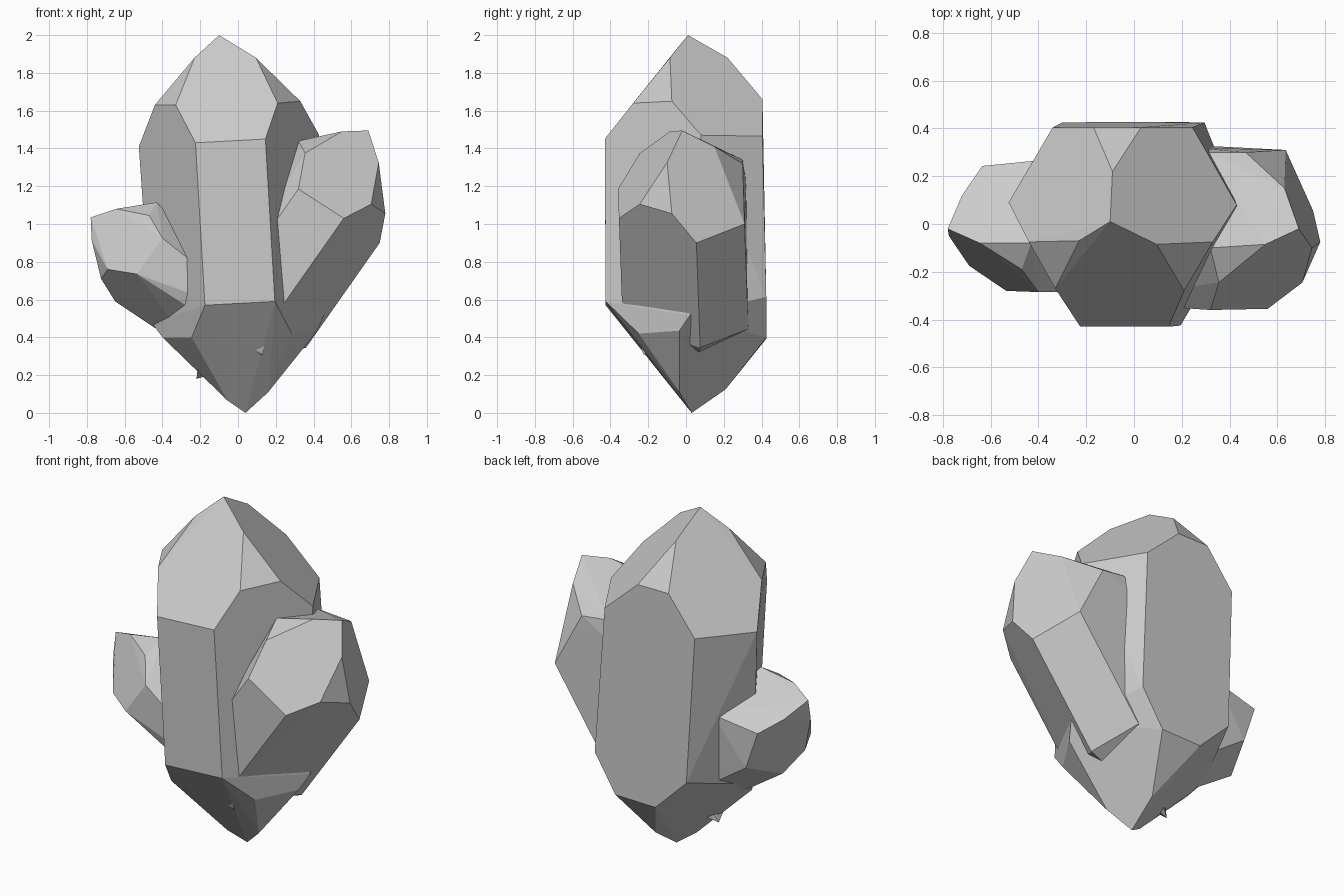
import bpy, bmesh, math
from mathutils import Vector

stone = bpy.data.materials.new("grey_stone")
stone.diffuse_color = (0.6, 0.6, 0.6, 1)


def crystal(name, corners):
    """Faceted crystal: the convex hull of its corners, with flat facets merged."""
    bm = bmesh.new()
    for c in corners:
        bm.verts.new(c)
    res = bmesh.ops.convex_hull(bm, input=bm.verts[:])
    loose = [v for v in bm.verts if not v.link_faces]
    bmesh.ops.delete(bm, geom=loose, context='VERTS')
    bmesh.ops.dissolve_limit(bm, angle_limit=math.radians(4),
                             verts=bm.verts[:], edges=bm.edges[:])
    bmesh.ops.recalc_face_normals(bm, faces=bm.faces[:])
    me = bpy.data.meshes.new(name)
    bm.to_mesh(me)
    bm.free()
    me.materials.append(stone)
    ob = bpy.data.objects.new(name, me)
    bpy.context.collection.objects.link(ob)


def shifted(points, offset):
    return [Vector(p) + Vector(offset) for p in points]


# Main upright crystal: pointed top, six-sided shaft, pointed root
main_top = [
    (-0.10, 0.01, 2.00), (-0.23, -0.07, 1.88), (0.095, -0.085, 1.88), (-0.09, 0.22, 1.88),
    (-0.44, -0.075, 1.63), (-0.33, -0.27, 1.63), (0.21, -0.28, 1.64), (0.33, -0.075, 1.65),
    (-0.17, 0.405, 1.66), (0.03, 0.405, 1.66)]
main_shaft = [
    (-0.225, -0.43, 1.43), (0.145, -0.43, 1.45), (0.43, 0.08, 1.47),
    (0.245, 0.405, 1.465), (-0.34, 0.405, 1.44), (-0.525, 0.09, 1.41),
    (-0.175, -0.425, 0.57), (0.195, -0.425, 0.59), (0.455, 0.02, 0.515),
    (0.295, 0.425, 0.615), (-0.30, 0.425, 0.59), (-0.46, 0.03, 0.48)]
main_root = [
    (0.04, 0.03, 0.0), (-0.055, -0.02, 0.065), (0.16, -0.035, 0.11), (0.05, 0.21, 0.125),
    (-0.245, -0.27, 0.40), (-0.40, -0.04, 0.40), (0.285, -0.25, 0.42), (0.42, -0.035, 0.435),
    (-0.10, 0.427, 0.395), (0.16, 0.427, 0.40)]
crystal("main_crystal", main_top + main_shaft + main_root)

# Right crystal, leaning outward
right_rim = [
    (0.205, -0.345, 1.025), (0.56, -0.355, 1.03), (0.75, 0.055, 0.90),
    (0.635, 0.31, 1.0), (0.25, 0.32, 1.22), (0.10, 0.0, 1.18)]
right_tip = [
    (0.69, -0.02, 1.495), (0.55, -0.085, 1.49), (0.32, -0.10, 1.44), (0.355, -0.245, 1.375),
    (0.32, -0.36, 1.185), (0.705, -0.245, 1.105), (0.78, -0.075, 1.055),
    (0.745, -0.10, 1.325), (0.63, 0.15, 1.41), (0.467, 0.30, 1.32), (0.30, 0.30, 1.34)]
right_root = shifted(right_rim[:4], (-0.39, 0.02, -0.555)) + [(-0.22, 0.01, 0.18)]
crystal("right_crystal", right_rim + right_tip + right_root)

# Left crystal, smaller and leaning further out
left_rim = [
    (-0.275, -0.28, 0.835), (-0.535, -0.28, 0.735), (-0.65, 0.03, 0.59),
    (-0.56, 0.245, 0.68), (-0.36, 0.27, 0.95)]
left_tip = [
    (-0.78, -0.02, 1.035), (-0.645, -0.08, 1.08), (-0.43, -0.08, 1.115), (-0.47, -0.19, 1.045),
    (-0.40, -0.285, 0.925), (-0.69, -0.175, 0.76), (-0.725, -0.07, 0.71),
    (-0.775, -0.05, 0.915), (-0.72, 0.12, 0.96), (-0.635, 0.243, 0.90)]
left_root = [(0.13, -0.225, 0.31), (0.165, -0.29, 0.48),
             (-0.20, 0.03, 0.29), (-0.15, 0.22, 0.40), (0.0, 0.2, 0.6)]
crystal("left_crystal", left_rim + left_tip + left_root)
